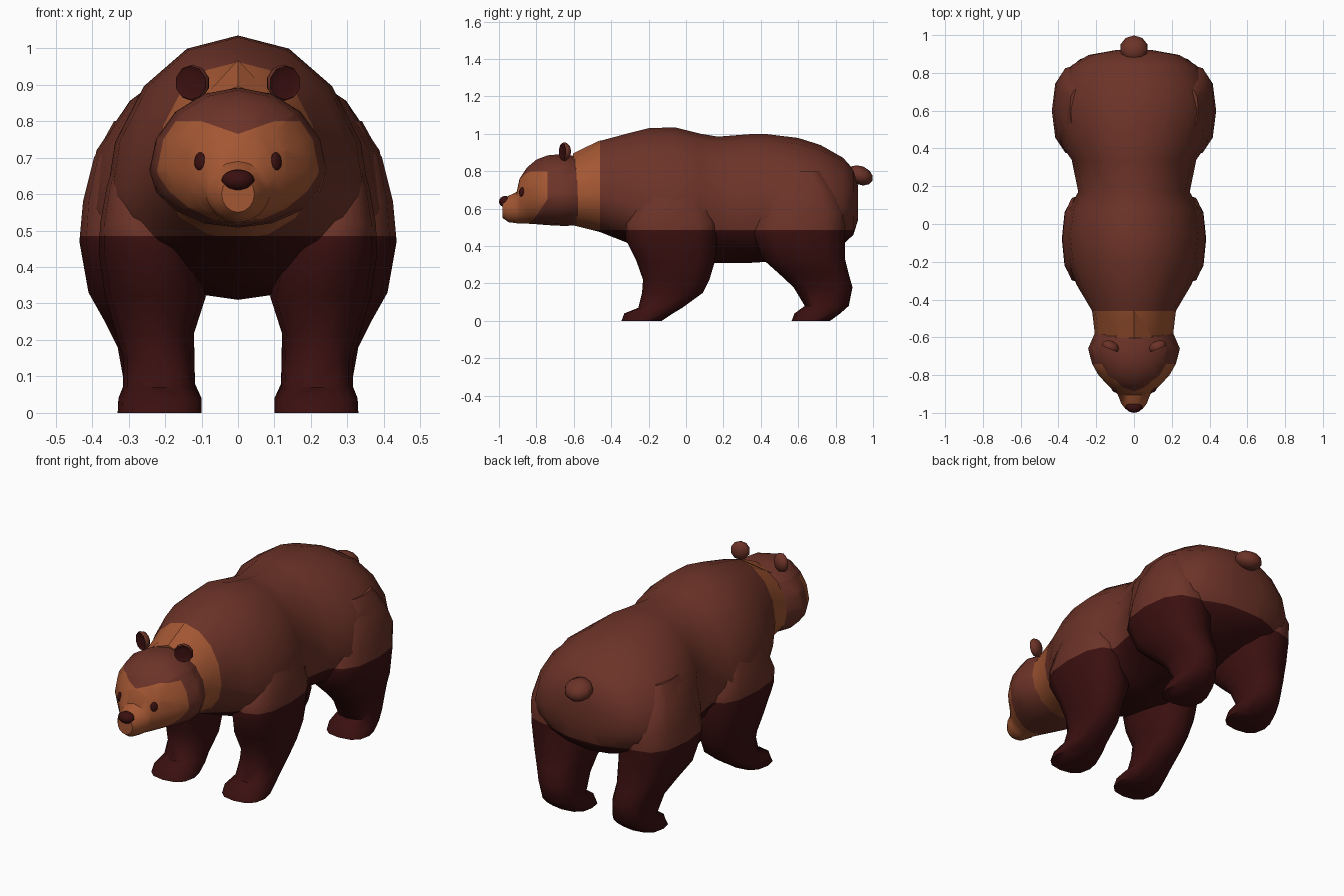
import bpy, bmesh, math
from mathutils import Vector, Matrix

if "Cube" in bpy.data.objects:
    bpy.data.objects.remove(bpy.data.objects["Cube"])


def material(name, rgb):
    m = bpy.data.materials.new(name)
    m.diffuse_color = (*rgb, 1)
    m.use_nodes = True
    m.node_tree.nodes["Principled BSDF"].inputs["Base Color"].default_value = m.diffuse_color
    return m


MATS = [material("brown_fur", (0.15, 0.033, 0.021)),
        material("dark_fur", (0.043, 0.005, 0.005)),
        material("orange_fur", (0.37, 0.095, 0.033))]
BROWN, DARK, ORANGE = 0, 1, 2


def finish(bm, name, rule=None, angle=50):
    """Turn a bmesh into an object, colouring faces by a rule on their centre."""
    bmesh.ops.recalc_face_normals(bm, faces=bm.faces)
    for f in bm.faces:
        f.material_index = rule(f.calc_center_median()) if rule else BROWN
    me = bpy.data.meshes.new(name)
    bm.to_mesh(me)
    bm.free()
    for m in MATS:
        me.materials.append(m)
    ob = bpy.data.objects.new(name, me)
    bpy.context.collection.objects.link(ob)
    bpy.ops.object.select_all(action='DESELECT')
    ob.select_set(True)
    bpy.context.view_layer.objects.active = ob
    bpy.ops.object.shade_smooth_by_angle(angle=math.radians(angle))
    return ob


def loft(rings):
    """Skin a list of closed rings and cap both ends."""
    bm = bmesh.new()
    vs = [[bm.verts.new(p) for p in r] for r in rings]
    n = len(rings[0])
    for a, b in zip(vs, vs[1:]):
        for i in range(n):
            j = (i + 1) % n
            bm.faces.new((a[i], a[j], b[j], b[i]))
    bm.faces.new(vs[0])
    bm.faces.new(vs[-1])
    return bm


def cut(bm, co, no):
    bmesh.ops.bisect_plane(bm, geom=bm.verts[:] + bm.edges[:] + bm.faces[:],
                           plane_co=co, plane_no=no, dist=1e-5)


def power(v, e):
    return math.copysign(abs(v) ** e, v)


def y_ring(y, hw, top, bottom, wide, n=16):
    """Upright cross-section: half width, top, bottom and height of widest point."""
    pts = []
    for i in range(n):
        a = math.tau * i / n
        s = math.sin(a)
        h = top - wide if s > 0 else wide - bottom
        pts.append((hw * math.cos(a), y, wide + h * s))
    return pts


def z_ring(z, x0, x1, y0, y1, side, n=12):
    """Level, slightly squared leg section between the given bounds."""
    cx, cy, rx, ry = (x0 + x1) / 2, (y0 + y1) / 2, (x1 - x0) / 2, (y1 - y0) / 2
    return [(side * (cx + rx * power(math.cos(math.tau * i / n), .8)),
             cy + ry * power(math.sin(math.tau * i / n), .8), z) for i in range(n)]


def ball(radii, matrix, u=12, v=8):
    bm = bmesh.new()
    bmesh.ops.create_uvsphere(bm, u_segments=u, v_segments=v, radius=1)
    bm.transform(matrix @ Matrix.Diagonal((*radii, 1)))
    return bm


# Torso with an orange collar and dark underside
torso = [(-.60, .205, .88, .51, .67), (-.46, .222, .962, .475, .68),
         (-.32, .305, 1.0, .42, .62), (-.20, .35, 1.03, .37, .57),
         (-.06, .365, 1.035, .33, .56), (.08, .345, 1.0, .31, .56),
         (.17, .295, .985, .31, .58), (.34, .33, .998, .31, .58),
         (.42, .385, 1.0, .315, .56), (.60, .42, .978, .34, .56),
         (.72, .40, .94, .37, .57), (.84, .33, .872, .41, .60),
         (.895, .24, .81, .46, .62), (.92, .10, .72, .54, .63)]
LINE = .485
bm = loft([y_ring(*s) for s in torso])
cut(bm, (0, 0, LINE), (0, 0, 1))


def torso_colour(c):
    if c.y < -.46 and c.z > LINE:
        return ORANGE
    return DARK if c.z < LINE else BROWN


finish(bm, "torso", torso_colour)

# Faceted ridge on the nape
bm = bmesh.new()
p = [bm.verts.new(v) for v in ((0, -.455, .968), (-.10, -.60, .86),
                               (.10, -.60, .86), (0, -.605, .895))]
for f in ((0, 1, 3), (0, 3, 2), (1, 2, 3), (0, 2, 1)):
    bm.faces.new([p[i] for i in f])
finish(bm, "nape_ridge", lambda c: ORANGE, angle=5)

# Legs: z, inner x, outer x, front y, back y
front = [(0, .10, .33, -.345, -.13), (.04, .10, .328, -.33, -.07),
         (.07, .118, .315, -.255, -.02), (.15, .12, .315, -.235, .09),
         (.22, .12, .335, -.23, .125), (.32, .088, .365, -.265, .155),
         (.44, .12, .382, -.325, .165), (.52, .16, .378, -.32, .16),
         (.62, .19, .36, -.27, .12), (.75, .21, .32, -.18, .04)]
hind = [(0, .10, .33, .565, .77), (.04, .10, .328, .58, .825),
        (.08, .118, .312, .635, .87), (.18, .12, .33, .575, .89),
        (.25, .12, .365, .50, .87), (.33, .10, .41, .41, .85),
        (.47, .10, .435, .35, .85), (.58, .14, .425, .38, .85),
        (.70, .20, .395, .43, .79), (.80, .24, .34, .50, .72)]
for side, label in ((1, "left"), (-1, "right")):
    for kind, rows in (("front", front), ("hind", hind)):
        bm = loft([z_ring(*r, side) for r in rows])
        cut(bm, (0, 0, LINE), (0, 0, 1))
        finish(bm, f"{kind}_leg_{label}", lambda c: DARK if c.z < LINE else BROWN)

# Head and muzzle with an orange face mask
head = [(-.56, .20, .875, .51, .67), (-.66, .243, .892, .508, .665),
        (-.74, .222, .885, .512, .665), (-.80, .188, .862, .517, .665),
        (-.85, .142, .82, .52, .66), (-.89, .10, .76, .522, .645),
        (-.905, .085, .69, .522, .60), (-.95, .068, .668, .528, .60),
        (-.98, .045, .65, .55, .60)]
bm = loft([y_ring(*s) for s in head])
for co, no in (((0, 0, .80), (0, 0, 1)), ((0, 0, .765), (.35, 0, -1)),
               ((0, 0, .765), (-.35, 0, -1)), ((0, -.74, 0), (0, 1, 0)),
               ((0, -.86, 0), (0, 1, 0)), ((0, -.74, .65), (0, 1.43, -1))):
    cut(bm, co, no)


def face_colour(c):
    below_brow = c.z < min(.80, .765 + .35 * abs(c.x))
    cheek = c.y < -.74 and c.z > .65 + 1.43 * (c.y + .74)
    return ORANGE if below_brow and (cheek or c.y < -.86) else BROWN


head_ob = finish(bm, "head", face_colour)

# Nose
finish(ball((.045, .034, .03), Matrix.Translation((0, -.966, .638))),
       "nose", lambda c: DARK)

bpy.context.view_layer.update()
for side, label in ((1, "left"), (-1, "right")):
    # Eye, seated on the face surface
    hit, loc, nor, _ = head_ob.ray_cast(Vector((side * .105, -2, .69)), Vector((0, 1, 0)))
    turn = nor.to_track_quat('Y', 'Z').to_matrix().to_4x4()
    finish(ball((.018, .009, .025), Matrix.Translation(loc) @ turn),
           f"eye_{label}", lambda c: DARK)

    # Cupped ear with a dark hollow
    bm = bmesh.new()
    bmesh.ops.create_uvsphere(bm, u_segments=10, v_segments=8, radius=1)
    bm.transform(Matrix.Rotation(math.pi / 2, 4, 'X'))
    for v in bm.verts:
        if v.co.y < -.6:
            v.co.y = -.25
    place = (Matrix.Translation((side * .125, -.65, .905))
             @ Matrix.Rotation(side * .4, 4, 'Z')
             @ Matrix.Diagonal((.05, .032, .05, 1)))
    inv = place.inverted()
    bm.transform(place)

    def ear_colour(c):
        q = inv @ c
        return DARK if q.y < 0 and math.hypot(q.x, q.z) < .8 else BROWN

    finish(bm, f"ear_{label}", ear_colour)

# Tail
finish(ball((.075, .073, .05), Matrix.Translation((0, .93, .778))
            @ Matrix.Rotation(-.4, 4, 'X'), 10, 6), "tail")
